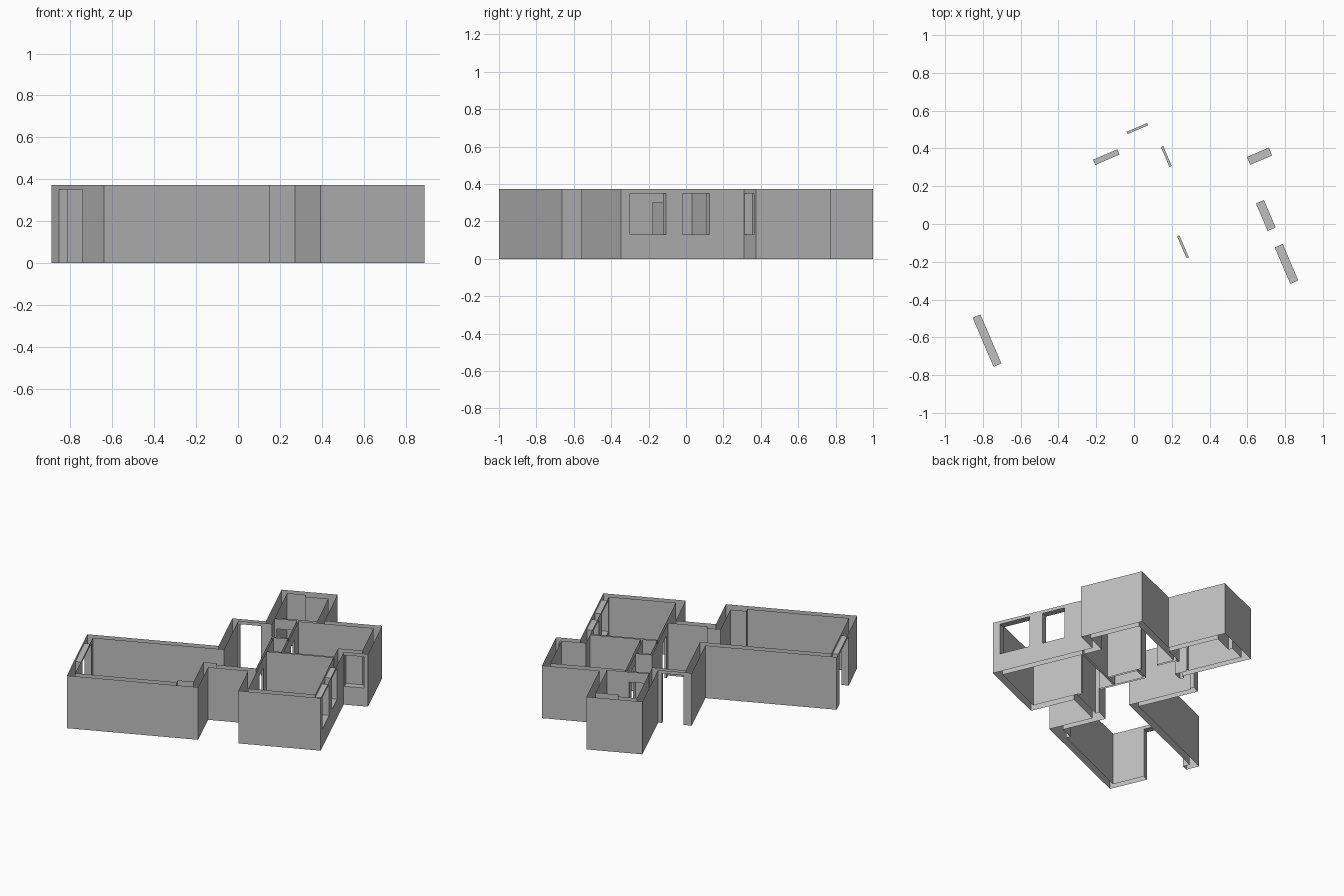
import bpy, bmesh, math
from mathutils import Vector, Matrix

cube = bpy.data.objects.get("Cube")
if cube:
    bpy.data.objects.remove(cube)

HEIGHT, SILL, LINTEL, DOOR_TOP = 0.372, 0.13, 0.35, 0.3

mat = bpy.data.materials.new("plaster_grey")
mat.use_nodes = True
grey = (0.52, 0.52, 0.52, 1)
mat.diffuse_color = grey
mat.node_tree.nodes["Principled BSDF"].inputs["Base Color"].default_value = grey

# Plan loops in the house's own axes: the walls are the gaps between them
outer = [(-.86, 0), (0, 0), (0, .31), (.263, .31), (.263, 0), (.803, 0),
         (.803, .715), (.962, .715), (.962, 1.153), (.586, 1.153),
         (.586, 1.558), (.22, 1.558), (.22, 1.067), (0, 1.067),
         (0, .64), (-.86, .64)]
rooms = {
    "living_room_and_hall_walls": [
        (-.815, .045), (-.15, .045), (-.15, .075), (-.045, .075),
        (-.045, .38), (.045, .38), (.045, .355), (.305, .355),
        (.305, .85), (.412, .85), (.412, 1.12), (.265, 1.12),
        (.265, 1.037), (.045, 1.037), (.045, .595), (-.815, .595)],
    "front_room_walls": [(.318, .045), (.757, .045), (.757, .62), (.318, .62)],
    "closet_walls": [(.318, .633), (.412, .633), (.412, .837), (.318, .837)],
    "side_room_walls": [(.425, .633), (.757, .633), (.757, .76),
                        (.917, .76), (.917, 1.108), (.425, 1.108)],
    "rear_room_walls": [(.265, 1.133), (.541, 1.133), (.541, 1.485),
                        (.39, 1.485), (.39, 1.513), (.265, 1.513)],
}

# Openings: low corner, high corner, bottom, top, axis the wall runs along
openings = {
    "terrace_door": ((-.86, .266), (-.815, .548), 0, LINTEL, 1),
    "front_window": ((.757, .052), (.803, .262), SILL, LINTEL, 1),
    "side_window": ((.757, .357), (.803, .515), SILL, LINTEL, 1),
    "corner_window": ((.81, .715), (.936, .76), SILL, LINTEL, 0),
    "entrance_door": ((.055, 1.037), (.195, 1.067), 0, LINTEL, 0),
    "rear_room_door": ((.277, 1.12), (.395, 1.133), 0, DOOR_TOP, 0),
    "side_room_door": ((.412, .873), (.425, .988), 0, DOOR_TOP, 1),
    "front_room_door": ((.305, .393), (.318, .519), 0, DOOR_TOP, 1),
}

# Turn the plan and centre it on the origin
turn = Matrix.Rotation(math.radians(23.15), 4, 'Z')
pts = [turn @ Vector((u, v, 0)) for u, v in outer]
mid = [(min(p[i] for p in pts) + max(p[i] for p in pts)) / 2 for i in (0, 1)]
place = Matrix.Translation((-mid[0], -mid[1], 0)) @ turn


def make_object(name, quads):
    bm = bmesh.new()
    for quad in quads:
        bm.faces.new([bm.verts.new(p) for p in quad])
    bmesh.ops.remove_doubles(bm, verts=bm.verts, dist=1e-5)
    bm.transform(place)
    mesh = bpy.data.meshes.new(name)
    bm.to_mesh(mesh)
    bm.free()
    mesh.materials.append(mat)
    bpy.context.collection.objects.link(bpy.data.objects.new(name, mesh))


def panel(p, q, z0, z1):
    return [(*p, z0), (*q, z0), (*q, z1), (*p, z1)]


def loop_walls(loop):
    """Upright faces along a loop, left open at the windows and doors."""
    quads = []
    for p, q in zip(loop, loop[1:] + loop[:1]):
        axis = 0 if abs(p[1] - q[1]) < 1e-6 else 1
        across = 1 - axis
        lo, hi = sorted((p[axis], q[axis]))
        cuts = []
        for a, b, z0, z1, run in openings.values():
            on_wall = min(abs(a[across] - p[across]), abs(b[across] - p[across])) < 1e-4
            if run == axis and on_wall and a[axis] >= lo and b[axis] <= hi:
                cuts.append((a[axis], b[axis], z0, z1))
        cuts.sort(reverse=q[axis] < p[axis])

        def at(t):
            return (t, p[1]) if axis == 0 else (p[0], t)

        here = p[axis]
        for s, e, z0, z1 in cuts:
            if q[axis] < p[axis]:
                s, e = e, s
            quads.append(panel(at(here), at(s), 0, HEIGHT))
            if z0 > 0:
                quads.append(panel(at(s), at(e), 0, z0))
            quads.append(panel(at(s), at(e), z1, HEIGHT))
            here = e
        quads.append(panel(at(here), q, 0, HEIGHT))
    return quads


# Outside shell and the inside faces of each room
make_object("outside_walls", loop_walls(outer))
for name, loop in rooms.items():
    make_object(name, loop_walls(loop[::-1]))

# Reveals: jambs, lintel underside and, for windows, the sill
for name, (a, b, z0, z1, run) in openings.items():
    c, d = (b[0], a[1]), (a[0], b[1])
    jambs = [(a, d), (c, b)] if run == 0 else [(a, c), (d, b)]
    quads = [panel(jambs[0][1], jambs[0][0], z0, z1), panel(*jambs[1], z0, z1)]
    if run == 0:
        quads = [quad[::-1] for quad in quads]
    quads = [quad[::-1] for quad in quads]
    quads.append([(*p, z1) for p in (a, d, b, c)])
    if z0 > 0:
        quads.append([(*p, z0) for p in (a, c, b, d)])
    make_object(name + "_reveal", quads)
